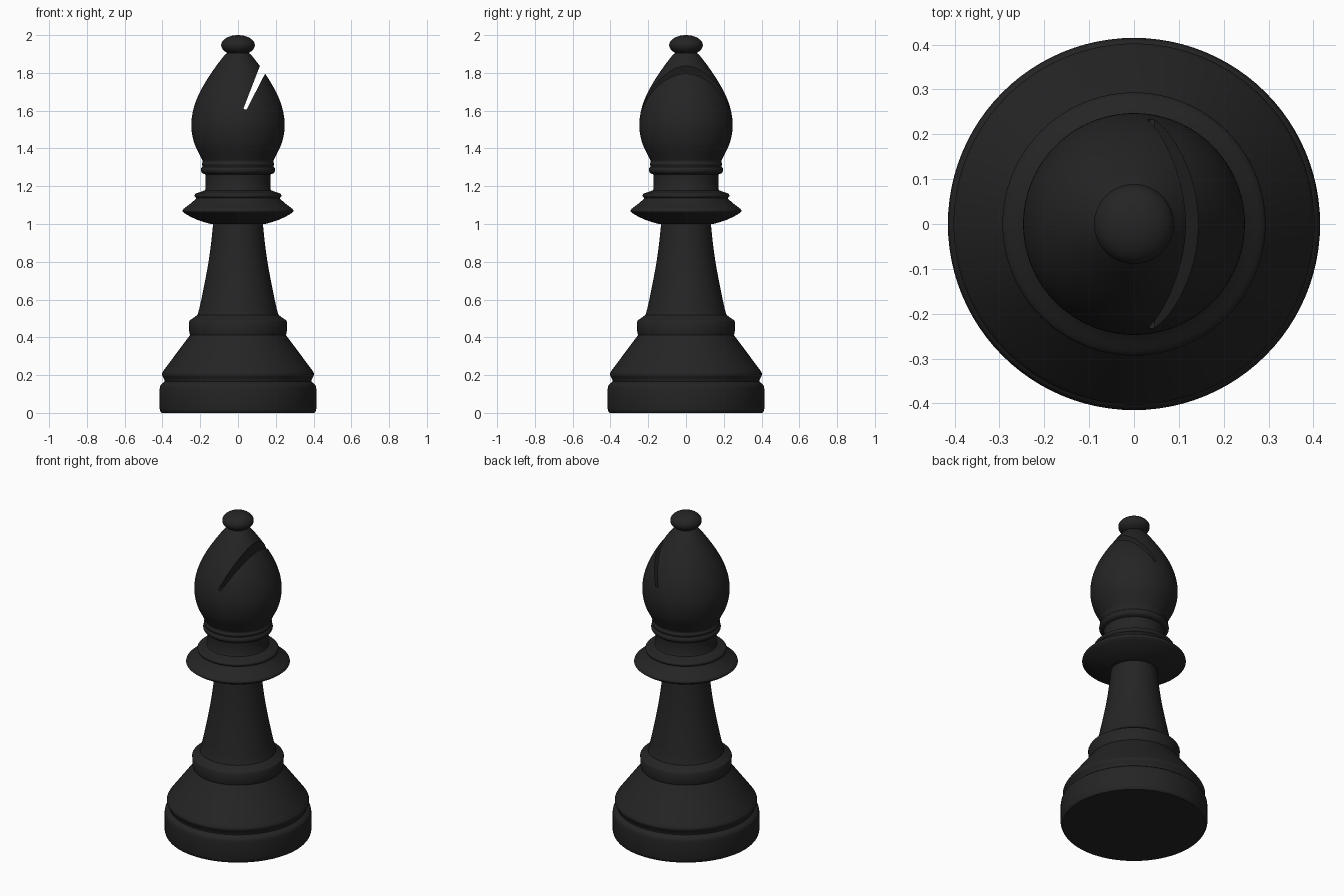
import bpy, bmesh, math
from mathutils import Vector

if "Cube" in bpy.data.objects:
    bpy.data.objects.remove(bpy.data.objects["Cube"])

SEG = 96

black = bpy.data.materials.new("black_finish")
black.diffuse_color = (0.018, 0.018, 0.018, 1)
black.use_nodes = True
black.node_tree.nodes["Principled BSDF"].inputs["Base Color"].default_value = black.diffuse_color


def smooth(pts, steps=6):
    """Catmull-Rom curve through (radius, height) points."""
    p = [Vector(q) for q in pts]
    p = [2 * p[0] - p[1]] + p + [2 * p[-1] - p[-2]]
    out = []
    for a, b, c, d in zip(p, p[1:], p[2:], p[3:]):
        for k in range(steps):
            t = k / steps
            out.append(0.5 * (2 * b + (c - a) * t + (2 * a - 5 * b + 4 * c - d) * t**2
                              + (3 * b - a - 3 * c + d) * t**3))
    return [tuple(v) for v in out] + [tuple(pts[-1])]


def arc(cr, cz, rr, rz, a0, a1, n=10):
    """Elliptical arc in the profile plane, angles in degrees."""
    return [(cr + rr * math.cos(math.radians(a0 + (a1 - a0) * k / n)),
             cz + rz * math.sin(math.radians(a0 + (a1 - a0) * k / n))) for k in range(n + 1)]


def lathe(name, profile, cap_bottom=False, cap_top=False):
    bm = bmesh.new()
    rings = [[bm.verts.new((max(r, 0) * math.cos(2 * math.pi * j / SEG),
                            max(r, 0) * math.sin(2 * math.pi * j / SEG), z))
              for j in range(SEG)] for r, z in profile]
    for lo, hi in zip(rings, rings[1:]):
        for j in range(SEG):
            k = (j + 1) % SEG
            bm.faces.new((lo[j], lo[k], hi[k], hi[j]))
    if cap_bottom:
        bm.faces.new(rings[0][::-1])
    if cap_top:
        bm.faces.new(rings[-1])
    bmesh.ops.remove_doubles(bm, verts=bm.verts, dist=1e-5)
    mesh = bpy.data.meshes.new(name)
    bm.to_mesh(mesh)
    bm.free()
    obj = bpy.data.objects.new(name, mesh)
    bpy.context.collection.objects.link(obj)
    mesh.materials.append(black)
    return obj


# Foot: plinth, groove, sloped skirt and upper band
base = lathe("base", [(0.405, 0), (0.411, 0.008), (0.415, 0.022), (0.415, 0.125)]
             + smooth([(0.415, 0.125), (0.411, 0.145), (0.398, 0.158), (0.388, 0.165)], 3)[1:]
             + smooth([(0.388, 0.167), (0.392, 0.18), (0.402, 0.2), (0.4, 0.213), (0.391, 0.228)], 4)
             + [(0.254, 0.412), (0.258, 0.425), (0.259, 0.483)]
             + smooth([(0.255, 0.49), (0.24, 0.5), (0.215, 0.518)], 3), cap_bottom=True)

# Tapering stem
stem = lathe("stem", smooth([(0.215, 0.518), (0.203, 0.56), (0.178, 0.68), (0.156, 0.8),
                             (0.141, 0.91), (0.132, 1.0)]))

# Wide collar, stepped top and neck
collar = lathe("collar", [(0.132, 1.0)]
               + smooth([(0.145, 1.0), (0.21, 1.02), (0.265, 1.046), (0.289, 1.062),
                         (0.293, 1.071), (0.285, 1.083), (0.255, 1.105), (0.222, 1.134)], 4)
               + arc(0.205, 1.15, 0.025, 0.016, -50, 80)
               + [(0.176, 1.178), (0.172, 1.185), (0.171, 1.25), (0.172, 1.262)])

# Rounded head with its bottom ring
head = lathe("head", [(0.172, 1.262)]
             + arc(0.172, 1.286, 0.025, 0.022, -80, 50)
             + smooth([(0.188, 1.306), (0.192, 1.318), (0.187, 1.333), (0.202, 1.365),
                       (0.232, 1.43), (0.247, 1.51), (0.24, 1.59), (0.215, 1.67),
                       (0.173, 1.75), (0.12, 1.83), (0.086, 1.875), (0.066, 1.9)], 6),
             cap_bottom=True, cap_top=True)

# Slanted slot cut through the head
outline = [(0.029, 1.612), (0.036, 1.605), (0.046, 1.607), (0.21, 1.925), (0.146, 1.915)]
bm = bmesh.new()
face = bm.faces.new([bm.verts.new((x, -0.4, z)) for x, z in outline])
ext = bmesh.ops.extrude_face_region(bm, geom=[face])
bmesh.ops.translate(bm, vec=(0, 0.8, 0),
                    verts=[g for g in ext["geom"] if isinstance(g, bmesh.types.BMVert)])
bmesh.ops.recalc_face_normals(bm, faces=bm.faces)
mesh = bpy.data.meshes.new("slot_cutter")
bm.to_mesh(mesh)
bm.free()
mesh.materials.append(black)
cutter = bpy.data.objects.new("slot_cutter", mesh)
bpy.context.collection.objects.link(cutter)
mod = head.modifiers.new("slot", 'BOOLEAN')
mod.operation = 'DIFFERENCE'
mod.solver = 'EXACT'
mod.object = cutter
bpy.context.view_layer.objects.active = head
head.select_set(True)
bpy.ops.object.modifier_apply(modifier=mod.name)
bpy.data.objects.remove(cutter)

# Small flattened ball on top
finial = lathe("finial", [(0.066, 1.9)] + arc(0, 1.947, 0.089, 0.053, -52, 90, 18))

# Smooth shading with crisp creases
bpy.ops.object.select_all(action='DESELECT')
for o in (base, stem, collar, head, finial):
    o.select_set(True)
bpy.context.view_layer.objects.active = base
bpy.ops.object.shade_smooth_by_angle(angle=math.radians(35))
